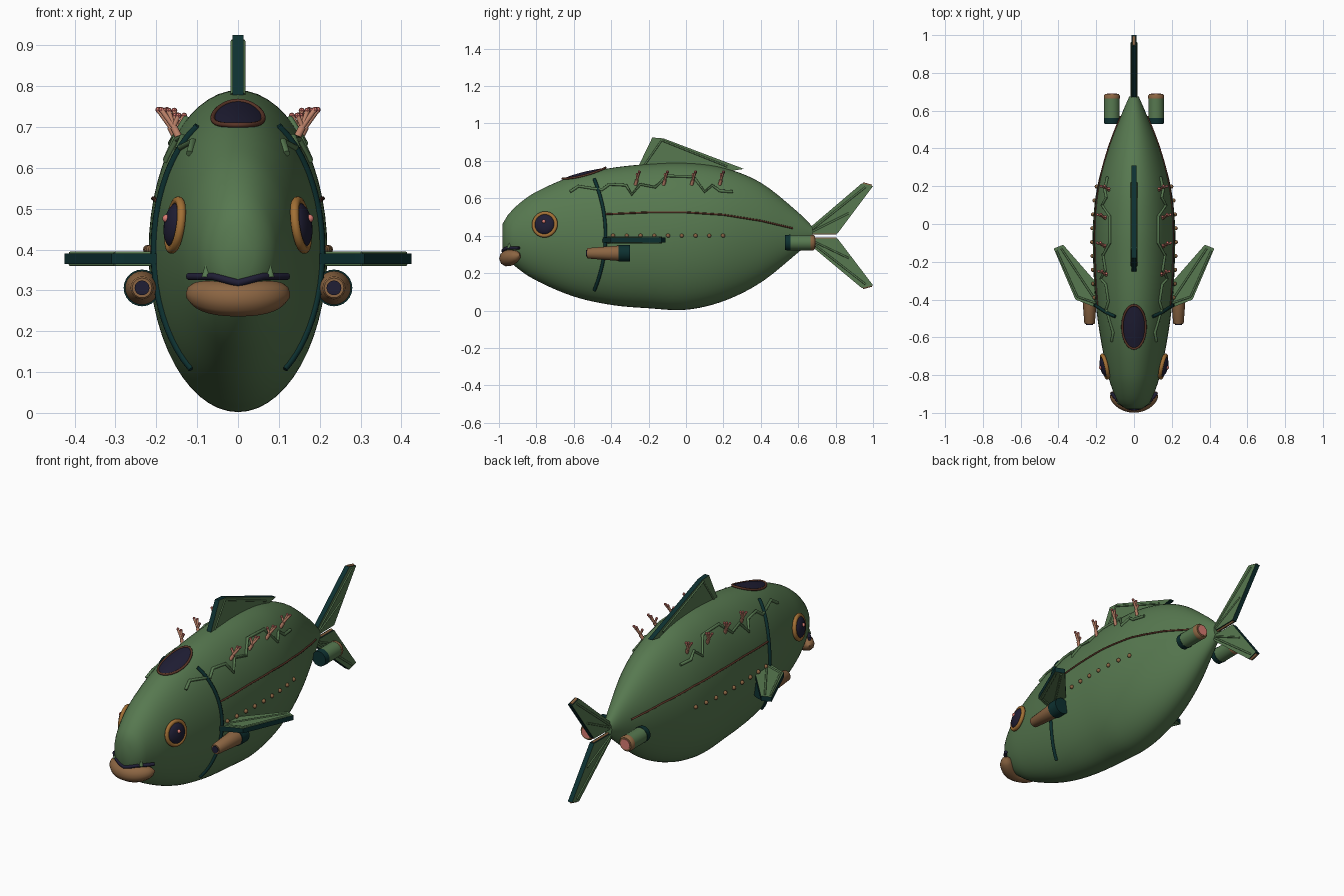
import bpy, bmesh, math
from mathutils import Vector, Matrix

if "Cube" in bpy.data.objects:
    bpy.data.objects.remove(bpy.data.objects["Cube"])


def mat(name, *c):
    m = bpy.data.materials.new(name)
    m.diffuse_color = (*c, 1)
    m.use_nodes = True
    m.node_tree.nodes["Principled BSDF"].inputs["Base Color"].default_value = m.diffuse_color
    return m


GREEN = mat("hull green", .095, .19, .08)
TEAL = mat("dark teal", .004, .03, .03)
COPPER = mat("copper brown", .26, .13, .055)
NAVY = mat("dark navy glass", .014, .013, .035)
PINK = mat("glow pink", .70, .20, .17)
RUST = mat("rust seam", .10, .035, .02)
GOLD = mat("eye gold", .36, .16, .035)
CORAL = mat("coral stem", .50, .22, .14)

# Hull stations: y, top z, bottom z, half width
ROWS = [(-.98, .465, .33, .04), (-.965, .495, .29, .07), (-.9, .565, .225, .105),
        (-.8, .635, .16, .138), (-.6, .72, .075, .178), (-.4, .762, .03, .205),
        (-.2, .783, .012, .216), (0, .789, .004, .217), (.2, .763, .05, .194),
        (.4, .683, .15, .138), (.6, .525, .31, .058), (.675, .45, .375, .025)]


def station(y):
    """Smooth interpolation of the hull: centre z, half height, half width."""
    y = min(max(y, ROWS[0][0]), ROWS[-1][0])
    i = max(k for k in range(len(ROWS) - 1) if ROWS[k][0] <= y)
    n = len(ROWS) - 1
    a, b = ROWS[i], ROWS[i + 1]
    d = b[0] - a[0]
    t = (y - a[0]) / d

    def slope(k, j):
        lo, hi = ROWS[max(k - 1, 0)], ROWS[min(k + 1, n)]
        return (hi[j] - lo[j]) / (hi[0] - lo[0]) * d
    v = []
    for j in (1, 2, 3):
        v.append((2*t**3 - 3*t*t + 1) * a[j] + (t**3 - 2*t*t + t) * slope(i, j)
                 + (3*t*t - 2*t**3) * b[j] + (t**3 - t*t) * slope(i + 1, j))
    return (v[0] + v[1]) / 2, (v[0] - v[1]) / 2, v[2]


def side(y, z, off=0.0, s=1):
    """Point on the hull's flank at y, z."""
    zc, h, w = station(y)
    u = max(-1, min(1, (z - zc) / h))
    return Vector((s * (w * math.sqrt(1 - u * u) + off), y, z))


def roof(x, y, off=0.0):
    zc, h, w = station(y)
    return Vector((x, y, zc + h * math.sqrt(max(0, 1 - (x / w) ** 2)) + off))


def finish(bm, name, *mats):
    me = bpy.data.meshes.new(name)
    bmesh.ops.recalc_face_normals(bm, faces=bm.faces[:])
    bm.to_mesh(me)
    bm.free()
    for m in mats:
        me.materials.append(m)
    ob = bpy.data.objects.new(name, me)
    bpy.context.collection.objects.link(ob)
    return ob


def loft(name, rings, m):
    bm = bmesh.new()
    vs = [[bm.verts.new(p) for p in r] for r in rings]
    for a, b in zip(vs, vs[1:]):
        for k in range(len(a)):
            q = (k + 1) % len(a)
            bm.faces.new((a[k], a[q], b[q], b[k]))
    bm.faces.new(vs[0])
    bm.faces.new(vs[-1])
    return finish(bm, name, m)


def tube(name, pts, r, m, radii=None, smooth=False, closed=False):
    cu = bpy.data.curves.new(name, 'CURVE')
    cu.dimensions = '3D'
    cu.bevel_depth, cu.bevel_resolution, cu.use_fill_caps = r, 3, True
    sp = cu.splines.new('POLY')
    sp.points.add(len(pts) - 1)
    for k, p in enumerate(pts):
        sp.points[k].co = (*p, 1)
        sp.points[k].radius = radii[k] if radii else 1
    sp.use_cyclic_u = closed
    cu.materials.append(m)
    ob = bpy.data.objects.new(name, cu)
    bpy.context.collection.objects.link(ob)


def turned(name, x, z, prof, m, n=24):
    """Turned part along y; profile is (y, radius)."""
    ang = [2 * math.pi * k / n for k in range(n)]
    return loft(name, [[(x + r*math.cos(a), y, z + r*math.sin(a)) for a in ang] for y, r in prof], m)


def ball(name, p, r, m, mtx=Matrix(), seg=12):
    bm = bmesh.new()
    bmesh.ops.create_uvsphere(bm, u_segments=seg, v_segments=seg // 2, radius=r,
                              matrix=Matrix.Translation(p) @ mtx)
    return finish(bm, name, m)


def fin(name, poly, to3d, ribs, t=.013):
    """Flat fin: green faces, dark rim, raised ribs on both faces."""
    bm = bmesh.new()
    a, b = ([bm.verts.new(to3d(u, v, w)) for u, v in poly] for w in (-t, t))
    bm.faces.new(a)
    bm.faces.new(b)
    for k in range(len(poly)):
        q = (k + 1) % len(poly)
        bm.faces.new((a[k], a[q], b[q], b[k])).material_index = 1
    finish(bm, name, GREEN, TEAL)
    for w in (-t, t):
        for p, q in ribs:
            tube(name + "_rib", [to3d(*p, w), to3d(*q, w)], .005, GREEN)


# Hull
ys = [-.98 + 1.655 * k / 60 for k in range(61)]
rings = []
for y in ys:
    zc, h, w = station(y)
    rings.append([(w * math.cos(2*math.pi*k/56), y, zc + h * math.sin(2*math.pi*k/56)) for k in range(56)])
loft("hull", rings, GREEN)

# Dorsal and tail fins
upright = lambda u, v, w: Vector((w, u, v))
fin("dorsal_fin", [(-.26, .76), (-.18, .925), (-.12, .92), (.31, .757), (.2, .74)], upright,
    [((-.22, .78), (-.13, .91)), ((-.13, .91), (.22, .77))])
fin("tail_fin_upper", [(.64, .41), (.67, .45), (.94, .68), (1, .665), (.81, .412)], upright,
    [((.67, .43), (.96, .66)), ((.67, .42), (.87, .52))])
fin("tail_fin_lower", [(.64, .385), (.81, .385), (1, .135), (.94, .12), (.67, .345)], upright,
    [((.67, .365), (.96, .14)), ((.67, .375), (.87, .28))])
for e, z in ((.665, .412), (.135, .385)):   # copper tail trim
    o = .006 if z > .4 else -.006
    tube("tail_tip", [(0, .945, e + 2*o), (0, .992, e)], .009, COPPER)
    tube("tail_trim", [(0, .67, z), (0, .805, z)], .007, COPPER)

# Domed top window with rim, laid on the head
bm = bmesh.new()
prev = None
edge = []
for k in range(7):
    r = max(k / 6, .01)
    ring = [roof(.062*r*math.cos(a), -.545 + .115*r*math.sin(a), .006)
            for a in [2*math.pi*j/36 for j in range(36)]]
    cur = [bm.verts.new(p) for p in ring]
    if prev:
        for j in range(36):
            bm.faces.new((prev[j], prev[(j+1) % 36], cur[(j+1) % 36], cur[j]))
    else:
        bm.faces.new(cur)
    prev, edge = cur, ring
finish(bm, "top_window", NAVY)
tube("top_window_rim", edge, .006, RUST, closed=True)

ZIG = [(-.62, .635), (-.575, .665), (-.45, .645), (-.41, .675), (-.32, .67), (-.29, .62), (-.245, .675),
       (-.165, .66), (-.1, .72), (.04, .715), (.1, .635), (.14, .67), (.18, .64), (.25, .635)]
SEAM = [(-.43, .515), (-.2, .525), (0, .525), (.2, .512), (.4, .48), (.57, .44)]

for s in (-1, 1):
    # Pectoral fins
    fin("pectoral_fin", [(.17, -.46), (.22, -.435), (.31, -.40), (.425, -.13), (.375, -.11), (.2, -.31), (.17, -.31)],
        lambda u, v, w: Vector((s * u, v, .377 + w)),
        [((.2, -.41), (.385, -.13)), ((.2, -.42), (.30, -.385)), ((.30, -.385), (.41, -.14))])

    # Side nozzles below the fins
    turned("side_nozzle", s*.235, .306, [(-.53, .024), (-.525, .028), (-.36, .041)], COPPER)
    turned("nozzle_mouth", s*.235, .306, [(-.534, .018), (-.52, .018)], NAVY)
    turned("nozzle_collar", s*.235, .306, [(-.36, .045), (-.30, .045)], TEAL)

    # Tail thrusters
    turned("thruster_intake", s*.117, .363, [(.53, .040), (.56, .043)], TEAL)
    turned("thruster_body", s*.117, .363, [(.555, .041), (.67, .041)], GREEN)
    turned("thruster_rim", s*.117, .363, [(.665, .042), (.68, .042), (.689, .035)], COPPER)
    turned("thruster_glow", s*.117, .363, [(.68, .027), (.692, .027)], PINK)

    # Eyes: ring, dome and pink pupil facing along the hull normal
    c = side(-.755, .46, .01, s)
    d1 = side(-.70, .46, 0, s) - side(-.81, .46, 0, s)
    d2 = side(-.755, .51, 0, s) - side(-.755, .41, 0, s)
    nrm = d1.cross(d2).normalized() * s
    if nrm.x * s < 0:
        nrm = -nrm
    rot = nrm.to_track_quat('Z', 'Y').to_matrix().to_4x4()
    M = Matrix.Translation(c) @ rot
    ring = [M @ Vector((.060*math.cos(a), .060*math.sin(a), 0)) for a in [2*math.pi*k/36 for k in range(36)]]
    tube("eye_ring", ring, .011, GOLD, closed=True)
    ball("eye_dome", c, .056, NAVY, rot @ Matrix.Diagonal((1, 1, .45, 1)), 28)
    ball("eye_pupil", c + nrm*.022 + Vector((0, 0, .013)), .010, PINK)

    # Gill arch
    gill = []
    for k in range(25):
        t = k / 12 - 1
        gill.append(side(-.43 - .06 * t * t, .405 + .297 * t, .003, s))
    tube("gill_arch", gill, .009, TEAL)

    # Flank seam, rivets and jagged weld line
    pts = []
    for p, q in zip(SEAM, SEAM[1:]):
        pts += [side(p[0] + (q[0]-p[0])*k/6, p[1] + (q[1]-p[1])*k/6, .001, s) for k in range(6)]
    tube("flank_seam", pts + [side(*SEAM[-1], .001, s)], .005, RUST)
    for k in range(9):
        ball("rivet", side(-.39 + .0735*k, .40, .003, s), .011, COPPER)
    tube("weld_line", [side(*p, .004, s) for p in ZIG], .008, GREEN)

    # Coral sprigs along the weld line
    for y in (-.27, -.12, .03, .18):
        b = side(y, .672, -.004, s)
        f = b + Vector((s*.014, .008, .028))
        tube("coral_stem", [b, f], .009, CORAL)
        for dx, dy, dz in ((.030, .012, .042), (.012, .014, .040), (-.012, .0, .028)):
            e = f + Vector((s*dx, dy, dz))
            tube("coral_branch", [f, e], .006, CORAL)
            ball("coral_tip", e, .0075, PINK, seg=8)

    # Teeth
    bm = bmesh.new()
    bmesh.ops.create_cone(bm, cap_ends=True, segments=10, radius1=.012, radius2=.001, depth=.034,
                          matrix=Matrix.Translation((s*.078, -.945, .35)))
    finish(bm, "tooth", GREEN)

# Mouth: fat lower lip and dark upper band
lip, rad, band = [], [], []
for k in range(25):
    t = k / 12 - 1
    lip.append((.122 * t, -.955 + .065 * t * t, .279 + .018 * t * t))
    rad.append(max(.05, (1 - abs(t) ** 3.5) ** .5))
    band.append((.12 * t, -.978 + .085 * t * t, .318 + .016 * min(1, abs(t) * 2)))
tube("lower_lip", lip, .044, COPPER, rad)
tube("mouth_band", band, .009, NAVY)

# Turn curves to meshes and shade
bpy.ops.object.select_all(action='SELECT')
bpy.context.view_layer.objects.active = bpy.data.objects["hull"]
bpy.ops.object.convert(target='MESH')
bpy.ops.object.select_all(action='SELECT')
bpy.ops.object.shade_smooth_by_angle(angle=math.radians(40))
